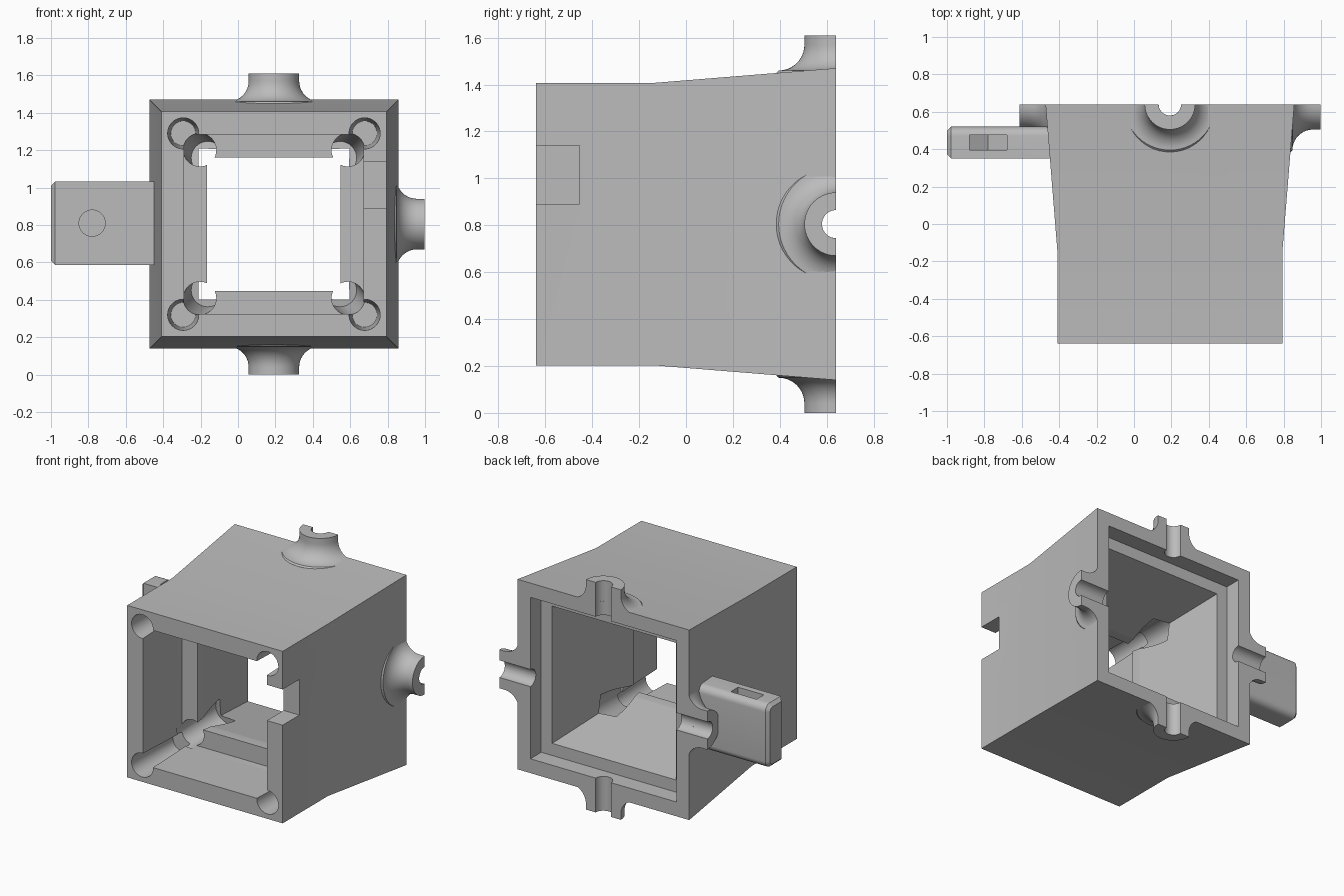
import bpy, bmesh, math
from mathutils import Matrix, Vector

if "Cube" in bpy.data.objects:
    bpy.data.objects.remove(bpy.data.objects["Cube"])

CX, CZ = 0.192, 0.805      # axis of the square housing
BACK = 0.64
FRONT = -BACK

grey = bpy.data.materials.new("plain grey")
grey.use_nodes = True
grey.diffuse_color = (0.5, 0.5, 0.5, 1)
grey.node_tree.nodes["Principled BSDF"].inputs["Base Color"].default_value = (0.5, 0.5, 0.5, 1)


def finish(bm, name):
    bmesh.ops.recalc_face_normals(bm, faces=bm.faces)
    mesh = bpy.data.meshes.new(name)
    bm.to_mesh(mesh)
    bm.free()
    mesh.materials.append(grey)
    ob = bpy.data.objects.new(name, mesh)
    bpy.context.collection.objects.link(ob)
    return ob


def box(lo, hi, name):
    bm = bmesh.new()
    bmesh.ops.create_cube(bm, size=1)
    lo, hi = Vector(lo), Vector(hi)
    for v in bm.verts:
        v.co = Vector(lo[i] + (v.co[i] + 0.5) * (hi[i] - lo[i]) for i in range(3))
    return finish(bm, name)


def rod(a, b, r1, r2, name):
    a, b = Vector(a), Vector(b)
    d = b - a
    turn = d.to_track_quat("Z", "Y").to_matrix().to_4x4()
    bm = bmesh.new()
    bmesh.ops.create_cone(bm, cap_ends=True, segments=40, radius1=r1, radius2=r2, depth=d.length,
                          matrix=Matrix.Translation((a + b) / 2) @ turn)
    return finish(bm, name)


def cut(target, cutter):
    mod = target.modifiers.new("cut", "BOOLEAN")
    mod.operation = "DIFFERENCE"
    mod.solver = "EXACT"
    mod.object = cutter
    cutter.hide_render = True
    bpy.context.view_layer.objects.active = target
    bpy.ops.object.modifier_apply(modifier=mod.name)
    bpy.data.objects.remove(cutter)


def smooth(ob):
    bpy.ops.object.select_all(action="DESELECT")
    ob.select_set(True)
    bpy.context.view_layer.objects.active = ob
    bpy.ops.object.shade_smooth_by_angle(angle=math.radians(30))


# Housing: wall section (half width, y) carried round the four corners
section = [(0.602, FRONT), (0.602, -0.14), (0.665, BACK), (0.565, BACK), (0.565, 0.52),
           (0.48, 0.52), (0.357, -0.14), (0.357, -0.21), (0.48, -0.21), (0.48, FRONT)]
corners = [(-1, -1), (1, -1), (1, 1), (-1, 1)]
bm = bmesh.new()
rings = [[bm.verts.new((CX + sx * h, y, CZ + sz * h)) for sx, sz in corners] for h, y in section]
for i, ring in enumerate(rings):
    after = rings[(i + 1) % len(rings)]
    for k in range(4):
        n = (k + 1) % 4
        bm.faces.new((ring[k], ring[n], after[n], after[k]))
housing = finish(bm, "housing")

# Notch in the front of the left wall
cut(housing, box((0.6, -0.7, 0.89), (0.9, -0.455, 1.14), "notch_cutter"))

# Corner screw holes and the slanted passages behind them
for sx, sz in corners:
    def at(offset, y):
        return (CX + sx * offset, y, CZ + sz * offset)
    cut(housing, rod(at(0.485, FRONT - 0.02), at(0.485, -0.205), 0.084, 0.066, "screw_cutter"))
    cut(housing, rod(at(0.405, -0.27), at(0.355, 0.1), 0.088, 0.088, "passage_cutter"))

# Half-round flared bosses and their bores on all four sides
arc = [(0.245 - 0.11 * math.sin(t), 0.765 - 0.11 * math.cos(t))
       for t in (math.pi / 2 * i / 10 for i in range(11))]
boss_section = [(0.06, 0.6), (0.255, 0.6), (0.255, 0.645)] + arc + [(0.135, 0.805), (0.06, 0.805)]
for k, side in enumerate(("top", "left", "bottom", "right")):
    place = Matrix.Translation((CX, BACK, CZ)) @ Matrix.Rotation(k * math.pi / 2, 4, "Y")
    cut(housing, rod(place @ Vector((0, 0, 0.5)), place @ Vector((0, 0, 0.9)), 0.06, 0.06, "bore_cutter"))
    bm = bmesh.new()
    face = bm.faces.new([bm.verts.new((r, 0, h)) for r, h in boss_section])
    bmesh.ops.spin(bm, geom=[face] + face.edges[:] + face.verts[:], cent=(0, 0, 0),
                   axis=(0, 0, 1), angle=-math.pi, steps=28)
    bm.transform(place)
    smooth(finish(bm, side + "_boss"))
smooth(housing)

# Side arm with rounded back edges and a chamfered tip
arm = box((-1, 0.35, 0.587), (-0.4, 0.52, 1.032), "side_arm")
bm = bmesh.new()
bm.from_mesh(arm.data)
back_edges = [e for e in bm.edges if all(v.co.y > 0.5 for v in e.verts)
              and abs(e.verts[0].co.x - e.verts[1].co.x) > 0.1]
bmesh.ops.bevel(bm, geom=back_edges, offset=0.05, segments=8, profile=0.5, affect="EDGES")
tip = [e for e in bm.edges if all(v.co.x < -0.99 for v in e.verts)]
bmesh.ops.bevel(bm, geom=tip, offset=0.022, segments=1, affect="EDGES")
bm.to_mesh(arm.data)
bm.free()

# Nut slot from above and bolt hole from the front
bm = bmesh.new()
outline = [(-0.88, 1.1), (-0.88, 0.75), (-0.78, 0.69), (-0.68, 0.75), (-0.68, 1.1)]
face = bm.faces.new([bm.verts.new((x, 0.395, z)) for x, z in outline])
grown = bmesh.ops.extrude_face_region(bm, geom=[face])["geom"]
bmesh.ops.translate(bm, vec=(0, 0.08, 0), verts=[g for g in grown if isinstance(g, bmesh.types.BMVert)])
if not face.is_valid or len(bm.faces) < 7:
    bm.faces.new([v for v in bm.verts if v.co.y < 0.4])
cut(arm, finish(bm, "slot_cutter"))
cut(arm, rod((-0.78, 0.3, 0.81), (-0.78, 0.44, 0.81), 0.07, 0.07, "bolt_cutter"))
smooth(arm)
